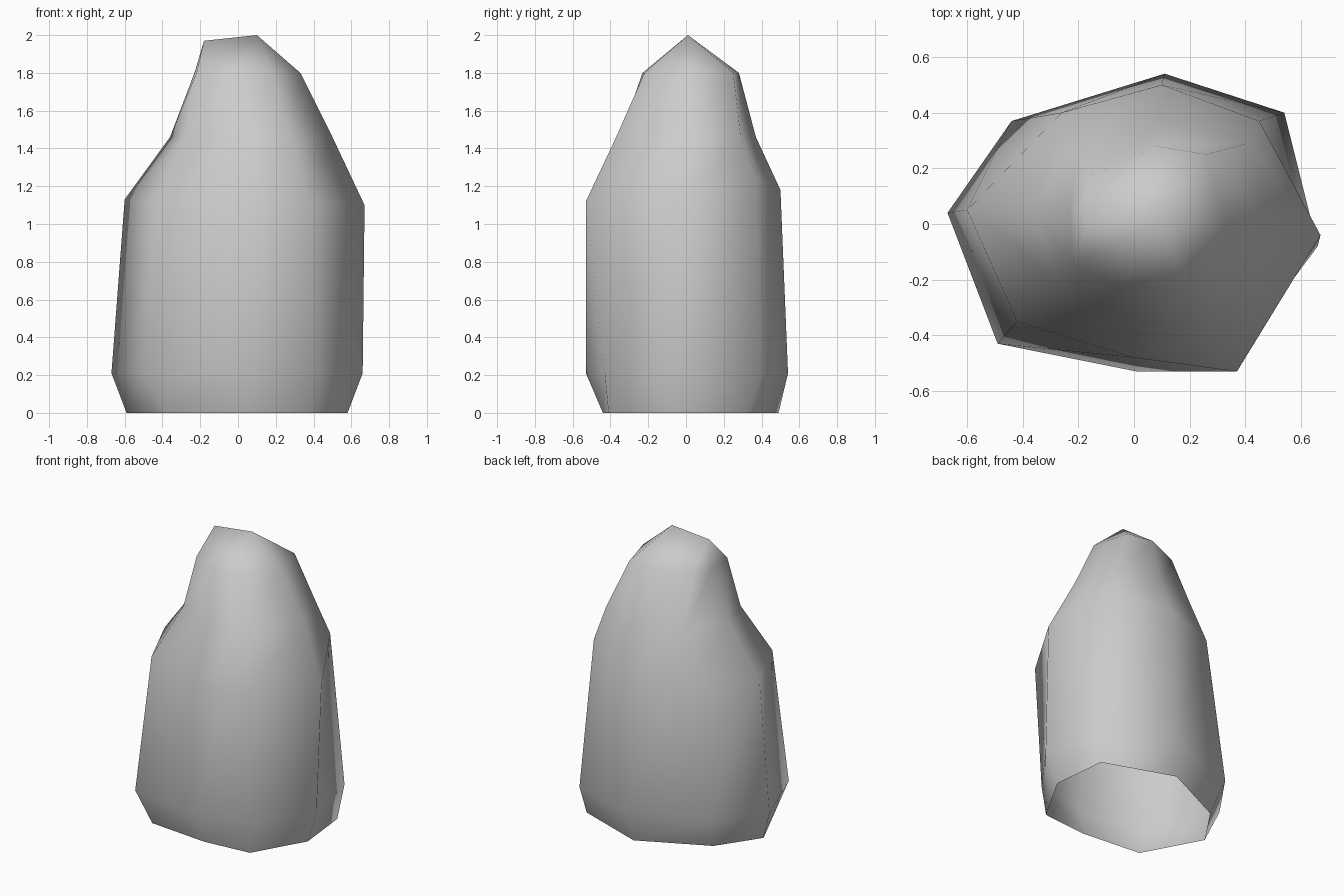
import bpy
import bmesh

# Remove the default cube
default_cube = bpy.data.objects.get("Cube")
if default_cube:
    bpy.data.objects.remove(default_cube, do_unlink=True)


def make_material(name, colour):
    material = bpy.data.materials.new(name)
    material.use_nodes = True
    material.diffuse_color = colour
    shader = material.node_tree.nodes["Principled BSDF"]
    shader.inputs["Base Color"].default_value = colour
    shader.inputs["Roughness"].default_value = 0.9
    return material


def add_ring(bm, outline, heights):
    """Add one cross-section; a single height makes it level."""
    if not isinstance(heights, (list, tuple)):
        heights = [heights] * len(outline)
    return [bm.verts.new((x, y, z)) for (x, y), z in zip(outline, heights)]


def bridge(bm, lower, upper):
    """Join two loops with faces, dropping corners that share a vertex."""
    count = len(lower)
    for i in range(count):
        j = (i + 1) % count
        corners = [lower[i], lower[j], upper[j], upper[i]]
        bm.faces.new(list(dict.fromkeys(corners)))


# Cross-sections of the boulder, anticlockwise from the front left corner
base = [(.38, -.41), (.58, -.06), (.54, .32), (.06, .49),
        (-.4, .27), (-.59, -.01), (-.38, -.4), (.05, -.44)]
foot = [(.4, -.43), (.66, -.08), (.54, .4), (.11, .54),
        (-.44, .37), (-.67, .04), (-.49, -.43), (.01, -.53)]
shoulder = [(.37, -.53), (.67, -.04), (.45, .37), (.1, .5),
            (-.26, .4), (-.6, .05), (-.42, -.35), (0, -.48)]
shoulder_heights = [1.12, 1.1, 1.25, 1.18, 1.15, 1.13, 1.13, 1.1]
neck = [(.28, -.37), (.5, .02), (.41, .29), (.1, .37),
        (-.2, .3), (-.36, .05), (-.28, -.2), (0, -.35)]
crown = [(.18, -.22), (.33, 0), (.26, .25), (.08, .28),
         (-.17, .17), (-.23, .05), (-.22, -.14), (-.04, -.23)]

# Boulder: an open-bottomed shell lofted through the sections
bm = bmesh.new()
rings = [
    add_ring(bm, base, 0),
    add_ring(bm, foot, .21),
    add_ring(bm, shoulder, shoulder_heights),
    add_ring(bm, neck, 1.46),
    add_ring(bm, crown, 1.8),
]

# Summit: a short ridge between two peaks
high_peak = bm.verts.new((.1, .01, 2))
low_peak = bm.verts.new((-.18, 0, 1.97))
summit = [low_peak if vert.co.x < -.1 else high_peak for vert in rings[-1]]
rings.append(summit)

for lower, upper in zip(rings, rings[1:]):
    bridge(bm, lower, upper)

for face in bm.faces:
    face.smooth = True
mesh = bpy.data.meshes.new("boulder")
bm.to_mesh(mesh)
bm.free()

boulder = bpy.data.objects.new("boulder", mesh)
bpy.context.collection.objects.link(boulder)
mesh.materials.append(make_material("stone grey", (.6, .6, .6, 1)))
